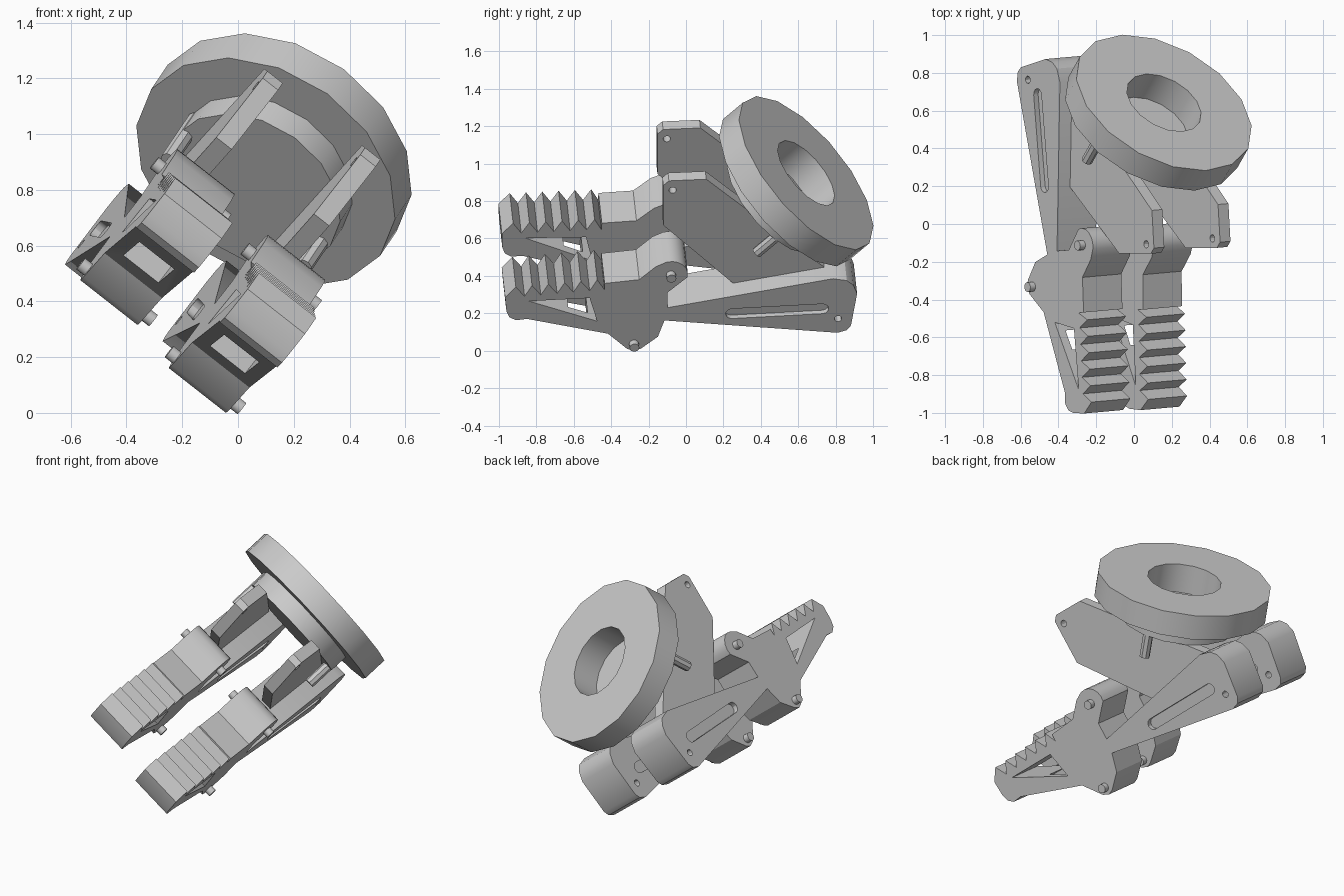
import bpy, bmesh, math
from mathutils import Matrix, Vector

if "Cube" in bpy.data.objects:
    bpy.data.objects.remove(bpy.data.objects["Cube"])

# Tilted frame: u along the fingers, v across, d along the pins
d = Vector((.785, .07, -.615)).normalized()
v = Vector((.617, 0, .787))
v = (v - d * v.dot(d)).normalized()
u = v.cross(d)
M = Matrix((u, v, d)).transposed().to_4x4()
GAP = .446            # spacing of the two fingers along d
W1, WIDTH = -.053, .262


def st(y, z, w=W1):
    """Side-view position (y, z) on the plane w -> profile coordinates."""
    s = (y - d.y * w) / u.y
    return s, (z - u.z * s - d.z * w) / v.z


def make(name, bm, mat=M):
    bmesh.ops.recalc_face_normals(bm, faces=bm.faces)
    me = bpy.data.meshes.new(name)
    bm.to_mesh(me)
    bm.free()
    ob = bpy.data.objects.new(name, me)
    bpy.context.collection.objects.link(ob)
    ob.matrix_world = mat
    return ob


def prism(name, pts, w0, w1, mat=M):
    bm = bmesh.new()
    f = bm.faces.new([bm.verts.new((s, t, w0)) for s, t in pts])
    r = bmesh.ops.extrude_face_region(bm, geom=[f])
    bmesh.ops.translate(bm, vec=(0, 0, w1 - w0),
                        verts=[g for g in r['geom'] if isinstance(g, bmesh.types.BMVert)])
    return make(name, bm, mat)


def circle(c, r, n=12, a0=0, a1=2 * math.pi):
    return [(c[0] + r * math.cos(a0 + (a1 - a0) * i / n),
             c[1] + r * math.sin(a0 + (a1 - a0) * i / n)) for i in range(n)]


def cut(ob, cutters):
    for c in cutters:
        c.hide_render = True
        m = ob.modifiers.new('cut', 'BOOLEAN')
        m.operation, m.solver, m.object = 'DIFFERENCE', 'EXACT', c
    bpy.context.view_layer.update()
    me = bpy.data.meshes.new_from_object(ob.evaluated_get(bpy.context.evaluated_depsgraph_get()))
    ob.modifiers.clear()
    ob.data = me
    for c in cutters:
        bpy.data.objects.remove(c)


def smooth(ob):
    bpy.ops.object.select_all(action='DESELECT')
    ob.select_set(True)
    bpy.context.view_layer.objects.active = ob
    bpy.ops.object.shade_smooth_by_angle(angle=math.radians(30))


# Finger profile: toothed jaw, belly, pin knob and wedge arm
hinge, belly, pivot = st(-.08, .406), st(-.278, .037), st(.813, .171)
teeth = []
for i in range(6):
    y = -.95 + i * .087
    z = .283 + i * .0075
    teeth += [(y - (.017 if i == 0 else 0), z), (y + .04, z + .058)]
outline = [(-.96, .21), *teeth, (-.435, .325), (-.435, .36), (-.25, .38), (-.16, .45)]
pts = [st(*p) for p in outline]
pts += circle(hinge, .09, 8, 2.2, -.6)
pts += [st(*p) for p in [(-.10, .31), (-.10, .23), (.786, .385), (.86, .375), (.895, .35),
                         (.915, .305), (.882, .135), (.86, .11), (.81, .096), (-.115, .162),
                         (-.15, .075), (-.24, .012), (-.275, 0), (-.315, .01),
                         (-.417, .091), (-.85, .17), (-.91, .163), (-.945, .18)]]

finger = prism('finger_right', pts, W1 - WIDTH, W1)
cutters = [prism('window', [st(-.84, .265), st(-.515, .282), st(-.475, .158)], -1, 1),
           prism('opening', [(-.74, -.02), (-.52, -.02), (-.52, .25), (-.74, .25)],
                 W1 - WIDTH / 2 - .08, W1 - WIDTH / 2 + .08),
           prism('pivot_hole', circle(pivot, .02), -1, 1)]
a, b = Vector(st(.245, .198)), Vector(st(.73, .224))
slot = circle(a, .033, 6, math.pi / 2, math.pi * 1.5) + [(a.x, a.y - .033)] \
    + circle(b, .033, 6, -math.pi / 2, math.pi / 2) + [(b.x, b.y + .033)]
for w in (W1, W1 - WIDTH):
    cutters.append(prism('slot', slot, w - .03, w + .03))
cut(finger, cutters)
smooth(finger)

# Second finger: same part moved along d and turned slightly about its pivot
P = Vector((*pivot, 0))
swing = M @ Matrix.Translation(P + Vector((0, 0, -GAP))) @ Matrix.Rotation(-.048, 4, 'Z') \
    @ Matrix.Translation(-P)
left = bpy.data.objects.new('finger_left', finger.data)
bpy.context.collection.objects.link(left)
left.matrix_world = swing

# Pins through both fingers
for side, mat in (('right', M), ('left', swing)):
    for part, c in (('knob', hinge), ('belly', belly)):
        smooth(prism(f'{part}_pin_{side}', circle(c, .026, 14), W1 - WIDTH - .035, W1 + .035, mat))

# Carrier plates
plate = [(-.11, .73), (-.11, 1.0), (-.08, 1.03), (.12, 1.03), (.80, .35),
         (.84, .22), (.76, .20), (.30, .275)]
for side, off in (('right', 0), ('left', -GAP)):
    ob = prism(f'plate_{side}', plate, -.234 + off, -.164 + off)
    cut(ob, [prism('plate_hole', circle((-.06, .965), .02), -2, 1)])

# Disc with blind bore and hub, turned about its own axis
C = Matrix.Translation((.62, .793, -.415)) @ \
    Vector((1, 1, 0)).to_track_quat('Z', 'Y').to_matrix().to_4x4()
bm = bmesh.new()
prof = [(0, -.185), (.34, -.185), (.34, -.075), (.508, -.075), (.508, .075),
        (.215, .075), (.215, -.1), (0, -.1)]
vs = [bm.verts.new((r, 0, h)) for r, h in prof]
es = [bm.edges.new(p) for p in zip(vs, vs[1:])]
bmesh.ops.spin(bm, geom=vs + es, cent=(0, 0, 0), axis=(0, 0, 1),
               angle=2 * math.pi, steps=16, use_duplicate=False)
bmesh.ops.remove_doubles(bm, verts=bm.verts, dist=1e-4)
smooth(make('disc', bm, M @ C @ Matrix.Rotation(-.05, 4, 'Z')))

# Guide rods below the hub
Ci = C.inverted()
for side, w in (('right', .31), ('left', -.31)):
    p = Ci @ Vector((.62, .793, -.42 + w))
    prism(f'guide_rod_{side}', circle((p.x, p.y), .03, 8), -.33, -.08, M @ C)
